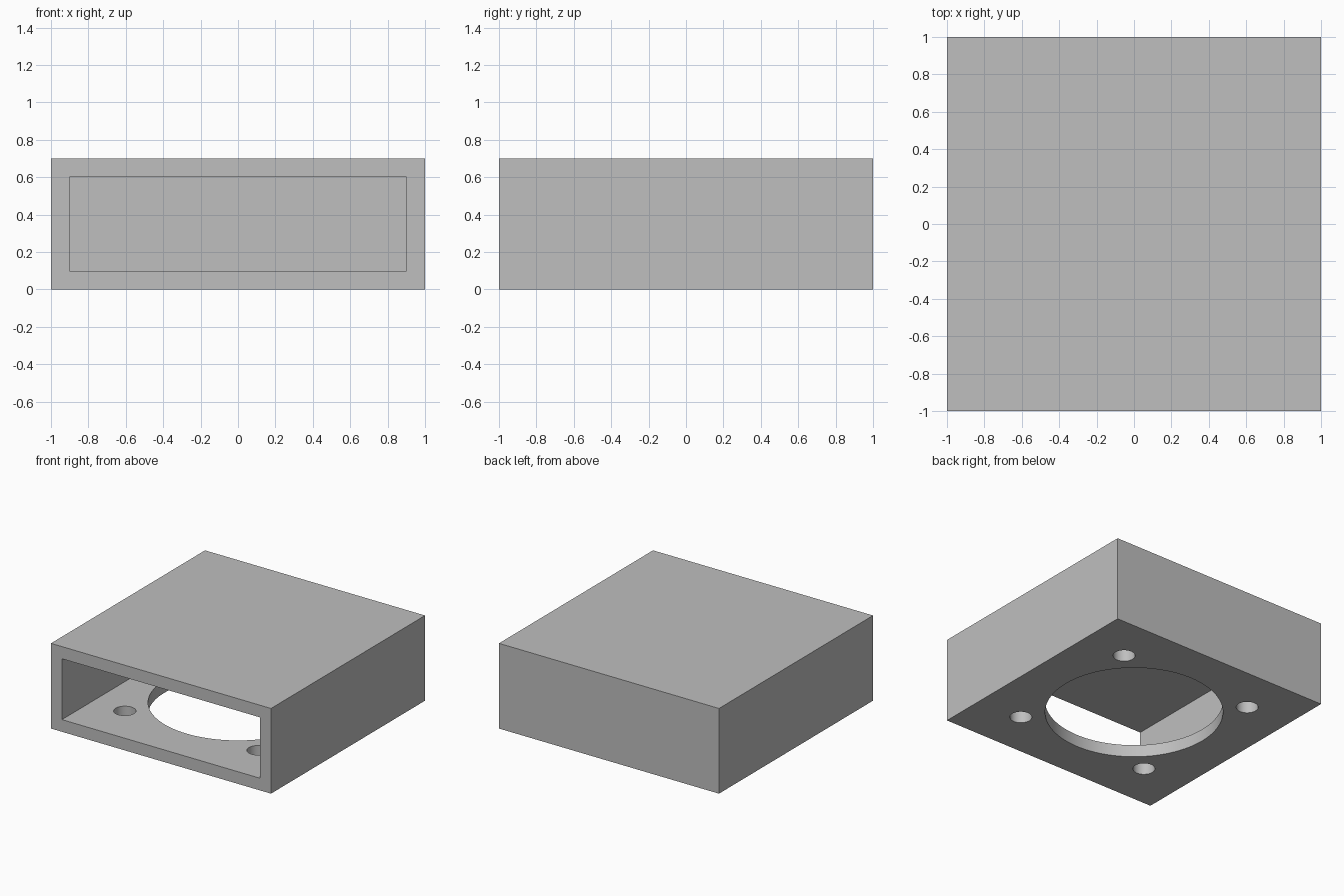
import bpy
import math

old = bpy.data.objects.get("Cube")
if old:
    bpy.data.objects.remove(old, do_unlink=True)

WIDTH, HEIGHT, WALL = 2.0, 0.7, 0.1
BORE_RADIUS, SCREW_RADIUS, SCREW_OFFSET = 0.67, 0.083, 0.605

grey = bpy.data.materials.new("light_grey")
grey.use_nodes = True
colour = (0.52, 0.52, 0.52, 1)
grey.diffuse_color = colour
grey.node_tree.nodes["Principled BSDF"].inputs["Base Color"].default_value = colour


def box(name, size, centre):
    bpy.ops.mesh.primitive_cube_add(size=1, location=centre)
    obj = bpy.context.object
    obj.name = name
    obj.scale = size
    bpy.ops.object.transform_apply(location=True, rotation=False, scale=True)
    obj.data.materials.append(grey)
    return obj


def hole(name, radius, x, y):
    bpy.ops.mesh.primitive_cylinder_add(
        vertices=96, radius=radius, depth=2 * WALL, location=(x, y, WALL / 2))
    obj = bpy.context.object
    obj.name = name
    obj.data.materials.append(grey)
    return obj


def cut(target, cutter):
    cutter.hide_render = True
    mod = target.modifiers.new(cutter.name, "BOOLEAN")
    mod.operation = "DIFFERENCE"
    mod.solver = "EXACT"
    mod.object = cutter
    bpy.context.view_layer.objects.active = target
    bpy.ops.object.modifier_apply(modifier=mod.name)
    bpy.data.objects.remove(cutter, do_unlink=True)


# Outer housing
housing = box("housing", (WIDTH, WIDTH, HEIGHT), (0, 0, HEIGHT / 2))

# Cavity, open at the front and closed at the back
cavity = box("cavity_cutter", (WIDTH - 2 * WALL, WIDTH, HEIGHT - 2 * WALL),
             (0, -WALL, HEIGHT / 2))
cut(housing, cavity)

# Large round opening in the floor
cut(housing, hole("bore_cutter", BORE_RADIUS, 0, 0))

# Four screw holes around it
for sx in (-1, 1):
    for sy in (-1, 1):
        cut(housing, hole("screw_cutter", SCREW_RADIUS,
                          sx * SCREW_OFFSET, sy * SCREW_OFFSET))

# Smooth hole walls, sharp box edges
bpy.ops.object.select_all(action="DESELECT")
housing.select_set(True)
bpy.context.view_layer.objects.active = housing
bpy.ops.object.shade_smooth_by_angle(angle=math.radians(30))
